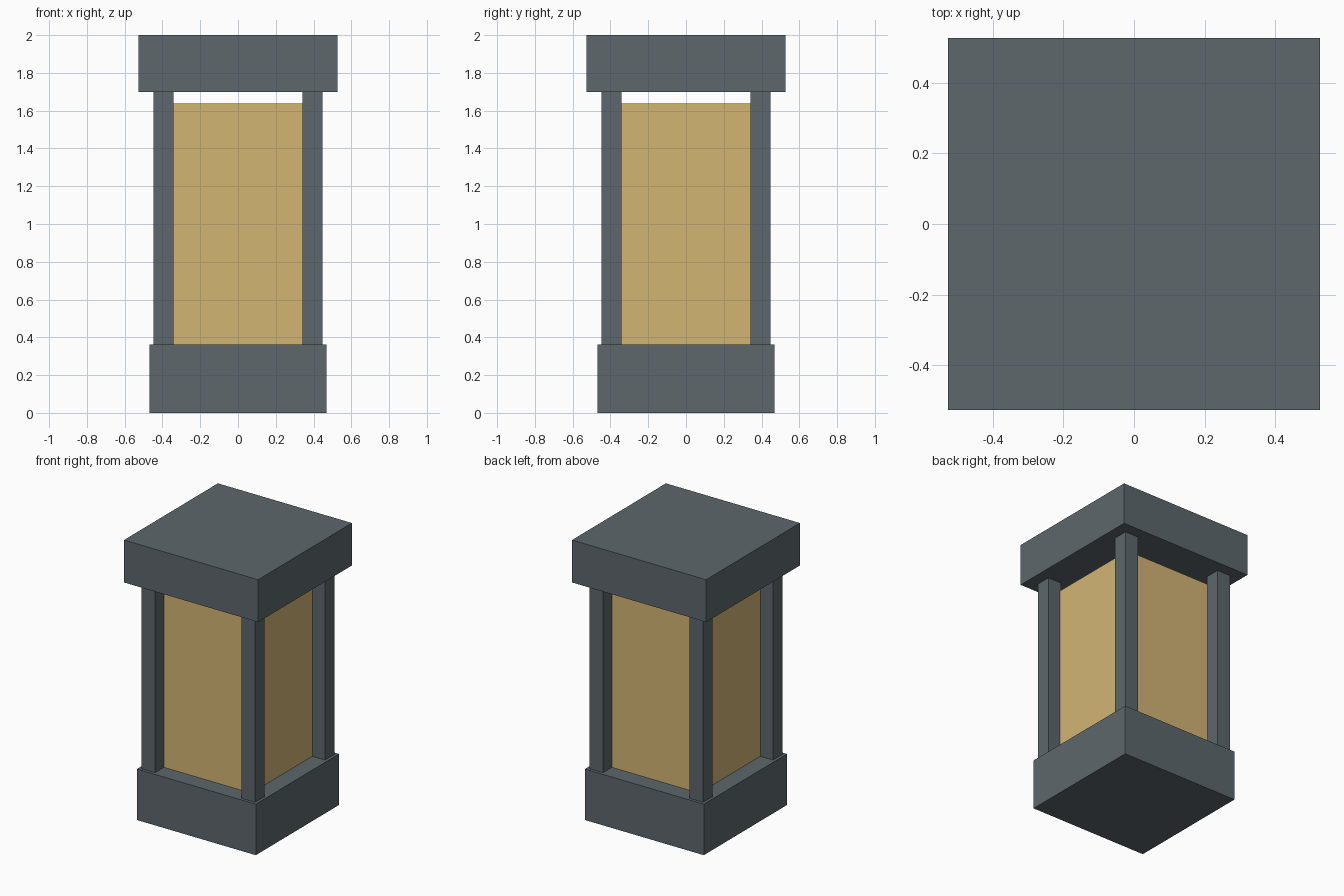
import bpy

if "Cube" in bpy.data.objects:
    bpy.data.objects.remove(bpy.data.objects["Cube"])


def material(name, color):
    mat = bpy.data.materials.new(name)
    mat.diffuse_color = (*color, 1.0)
    mat.use_nodes = True
    mat.node_tree.nodes["Principled BSDF"].inputs["Base Color"].default_value = mat.diffuse_color
    return mat


metal = material("dark_metal", (0.11, 0.135, 0.15))
amber = material("amber_glass", (0.65, 0.46, 0.175))


def box(name, x, y, half, z0, z1, mat):
    """Square upright box centred on (x, y) from z0 to z1."""
    bpy.ops.mesh.primitive_cube_add(size=1, location=(x, y, (z0 + z1) / 2))
    obj = bpy.context.object
    obj.name = name
    obj.scale = (2 * half, 2 * half, z1 - z0)
    bpy.ops.object.transform_apply(location=False, rotation=False, scale=True)
    obj.data.materials.append(mat)
    return obj


BASE_TOP, CAP_BOTTOM = 0.363, 1.698

# Base block and overhanging cap
box("base", 0, 0, 0.468, 0, BASE_TOP, metal)
box("cap", 0, 0, 0.528, CAP_BOTTOM, 2, metal)

# Glass core, stopping just short of the cap
box("glass", 0, 0, 0.347, BASE_TOP, 1.637, amber)

# Four corner posts
for side_y, depth in ((-1, "front"), (1, "back")):
    for side_x, side in ((-1, "left"), (1, "right")):
        box(f"{depth}_{side}_post", side_x * 0.394, side_y * 0.394, 0.0535,
            BASE_TOP, CAP_BOTTOM, metal)
